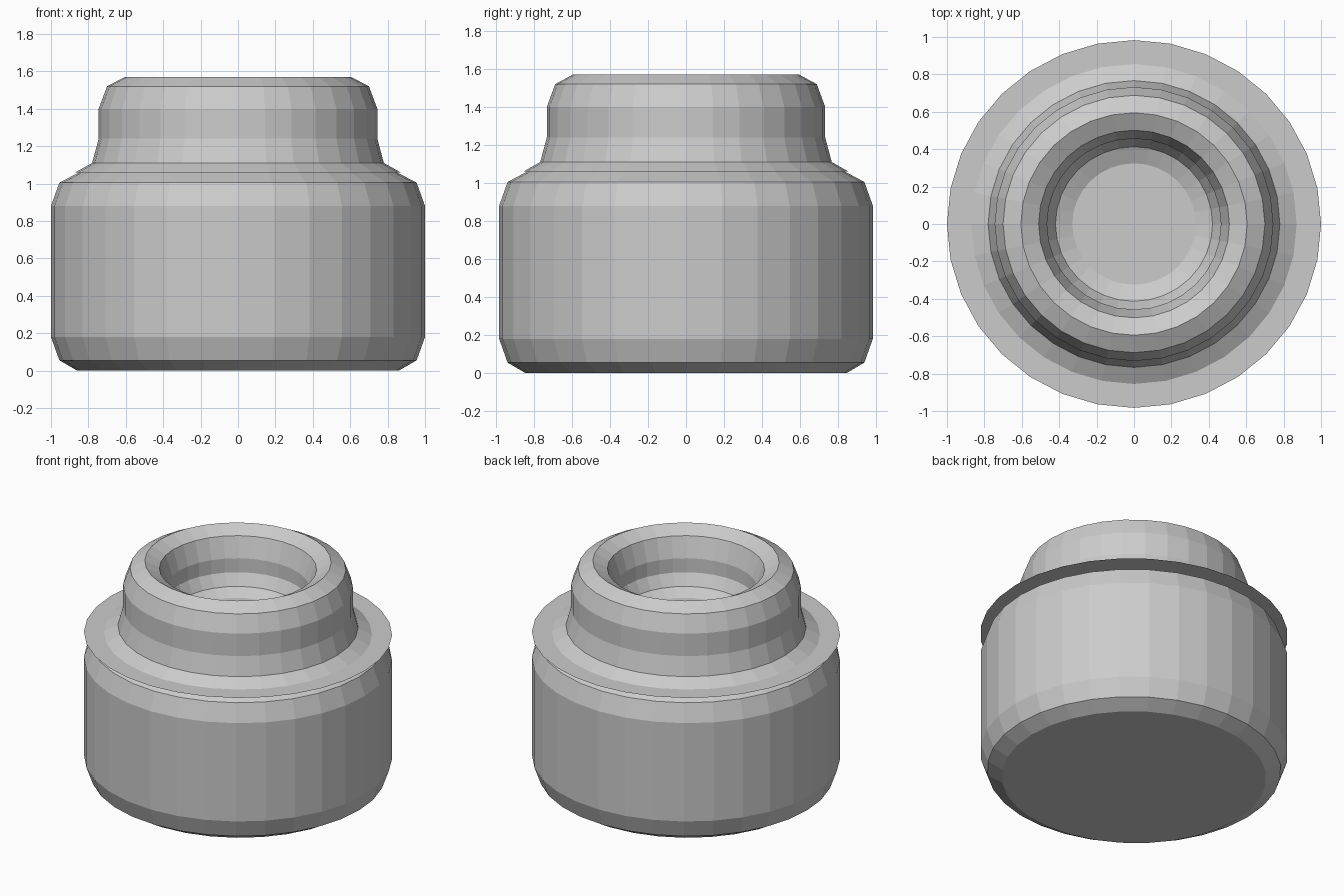
import bpy
import bmesh
from math import cos, sin, tau

cube = bpy.data.objects.get("Cube")
if cube:
    bpy.data.objects.remove(cube, do_unlink=True)

SIDES = 32
DEPTH = 0.983  # the round plan is slightly shallower than it is wide

grey = bpy.data.materials.new("plain_grey")
grey.use_nodes = True
colour = (0.6, 0.6, 0.6, 1)
grey.diffuse_color = colour
grey.node_tree.nodes["Principled BSDF"].inputs["Base Color"].default_value = colour


def lathe(name, profile, cap_start=False, cap_end=False):
    """Turn a (radius, height) profile around z into a flat-faced object."""
    bm = bmesh.new()
    rings = []
    for r, z in profile:
        rings.append([bm.verts.new((r * cos(tau * i / SIDES),
                                    DEPTH * r * sin(tau * i / SIDES), z))
                      for i in range(SIDES)])
    for low, high in zip(rings, rings[1:]):
        for i in range(SIDES):
            j = (i + 1) % SIDES
            bm.faces.new((low[i], low[j], high[j], high[i]))
    if cap_start:
        bm.faces.new(rings[0][::-1])
    if cap_end:
        bm.faces.new(rings[-1])
    mesh = bpy.data.meshes.new(name)
    bm.to_mesh(mesh)
    bm.free()
    mesh.materials.append(grey)
    obj = bpy.data.objects.new(name, mesh)
    bpy.context.collection.objects.link(obj)
    return obj


# Wide lower body with bevelled foot and shoulder
lathe("body", [(0.86, 0), (0.955, 0.055), (1, 0.18), (1, 0.88),
               (0.955, 1.005), (0.85, 1.06)], cap_start=True)

# Paper-thin flat collar resting on the shoulder
lathe("collar", [(1, 1.06), (0.85, 1.06)])

# Neck, rolled rim and hollow mouth with its floor
lathe("neck", [(0.87, 1.06), (0.78, 1.11), (0.745, 1.24), (0.745, 1.4),
               (0.70, 1.52), (0.605, 1.57), (0.51, 1.52), (0.465, 1.38),
               (0.465, 1.28), (0.42, 1.2), (0.33, 1.16)], cap_end=True)
